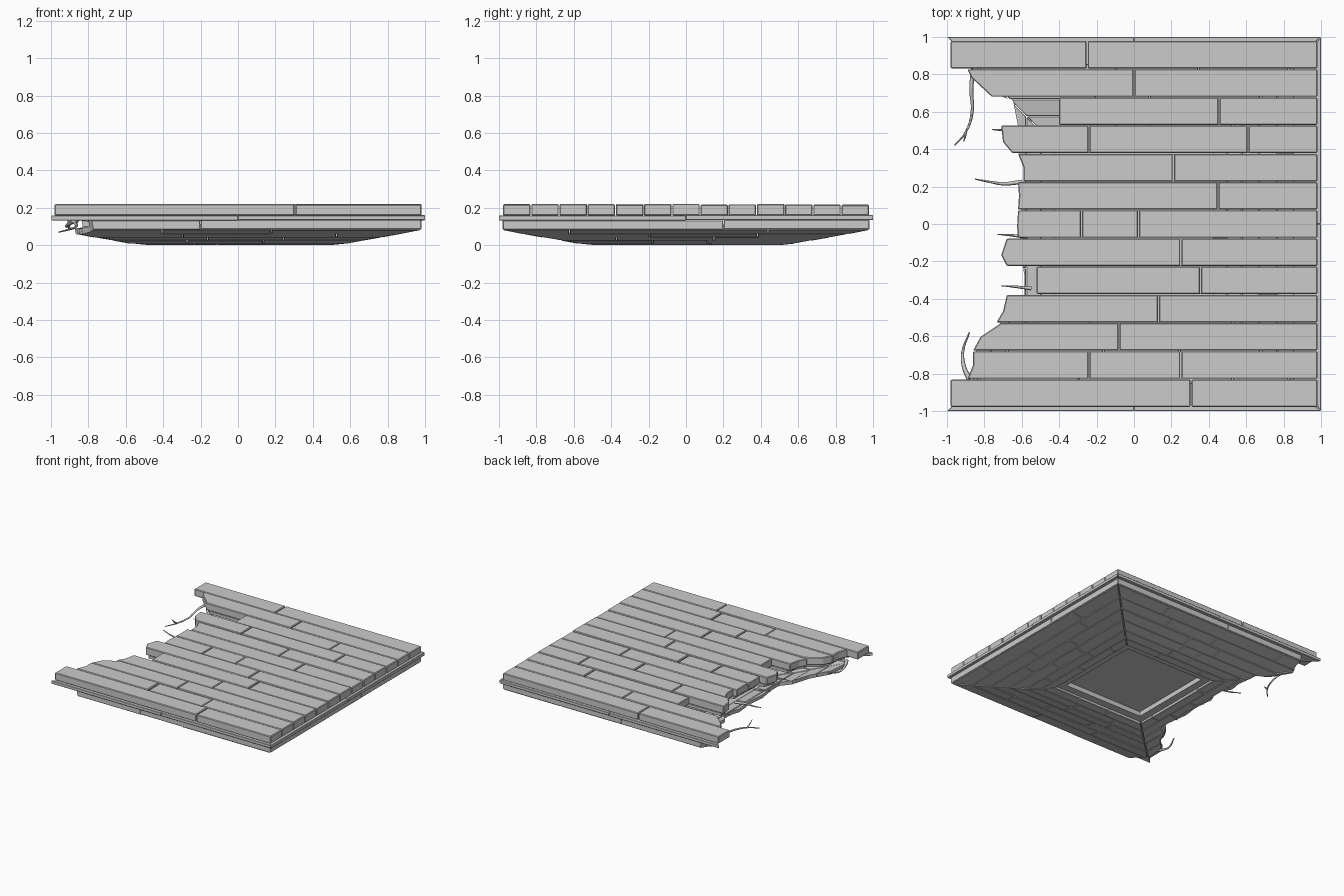
import bpy, bmesh, random
from mathutils import Vector, Matrix

if "Cube" in bpy.data.objects:
    bpy.data.objects.remove(bpy.data.objects["Cube"])

random.seed(4)


def finish(name, bm, bevel=0.0):
    bmesh.ops.recalc_face_normals(bm, faces=bm.faces)
    if bevel:
        bmesh.ops.bevel(bm, geom=bm.edges[:], offset=bevel, segments=1, affect='EDGES')
    me = bpy.data.meshes.new(name)
    bm.to_mesh(me)
    bm.free()
    ob = bpy.data.objects.new(name, me)
    bpy.context.collection.objects.link(ob)
    return ob


def loft(bm, low, high):
    """Closed solid between two matching outlines."""
    a = [bm.verts.new(p) for p in low]
    b = [bm.verts.new(p) for p in high]
    n = len(a)
    bm.faces.new(a[::-1])
    bm.faces.new(b)
    for i in range(n):
        j = (i + 1) % n
        bm.faces.new((a[i], a[j], b[j], b[i]))


def prism(bm, pts, z0, z1):
    loft(bm, [(x, y, z0) for x, y in pts], [(x, y, z1) for x, y in pts])


def side_board(bm, side, r0, z0, r1, z1, thick, joints=(), gap=0.003):
    """Mitred board run along one side (0 front, 1 right, 2 back, 3 left), split at joints."""
    rot = Matrix.Rotation(side * 1.5707963, 3, 'Z')
    stops = [None, *sorted(joints), None]
    for i in range(len(stops) - 1):
        lo, hi = stops[i], stops[i + 1]
        lo0, lo1 = (-r0 + gap, -r1 + gap) if lo is None else (lo + gap, lo + gap)
        hi0, hi1 = (r0 - gap, r1 - gap) if hi is None else (hi - gap, hi - gap)
        dz = random.uniform(0, 0.004) if joints else 0
        q = [(lo0, -r0, z0 + dz), (hi0, -r0, z0 + dz), (hi1, -r1 - gap, z1 + dz), (lo1, -r1 - gap, z1 + dz)]
        q = [rot @ Vector(p) for p in q]
        loft(bm, q, [p + Vector((0, 0, thick)) for p in q])


def cut(ob, cutter):
    m = ob.modifiers.new("damage", 'BOOLEAN')
    m.operation, m.solver, m.object = 'DIFFERENCE', 'EXACT', cutter
    bpy.context.view_layer.objects.active = ob
    bpy.ops.object.modifier_apply(modifier=m.name)


# Deck rows, back to front: broken left edge as (x, position across the row), joints
rows = [
    ([(-.98, 0), (-.98, 1)], [-.25]),
    ([(-.89, 0), (-.87, .3), (-.76, 1)], [0]),
    ([(-.40, 0), (-.40, 1)], [.455]),
    ([(-.71, 0), (-.70, .6), (-.65, 1)], [-.24, .61]),
    ([(-.62, 0), (-.59, .5), (-.59, 1)], [.21]),
    ([(-.62, 0), (-.615, .5), (-.62, 1)], [.45]),
    ([(-.62, 0), (-.625, .6), (-.62, 1)], [-.28, .025]),
    ([(-.68, 0), (-.71, .6), (-.68, 1)], [.25]),
    ([(-.52, 0), (-.52, 1)], [.355]),
    ([(-.68, 0), (-.70, .6), (-.735, 1)], [.13]),
    ([(-.71, 0), (-.82, .5), (-.86, 1)], [-.08]),
    ([(-.86, 0), (-.86, .5), (-.89, 1)], [-.24, .25]),
    ([(-.98, 0), (-.98, 1)], [.305]),
]
w = 1.96 / 13
planks, under = bmesh.new(), bmesh.new()
for r, (left, joints) in enumerate(rows):
    ya, yb = .98 - r * w - .002, .98 - (r + 1) * w + .002
    edge = [(x, ya + (yb - ya) * t) for x, t in left]
    stops = joints + [.983]
    for i, end in enumerate(stops):
        start = edge if i == 0 else [(stops[i - 1] + .003, ya), (stops[i - 1] + .003, yb)]
        pts = start + [(end - .003, yb), (end - .003, ya)]
        prism(planks, pts, .158, random.uniform(.215, .222))
    # Support board beneath the row
    if 0 < r < 12:
        prism(under, [(x + .025, y) for x, y in edge] + [(.86, yb), (.86, ya)], .135, .157)
finish("deck_planks", planks, .005)
finish("deck_supports", under)

# Thin projecting trim on the three unbroken sides
bm = bmesh.new()
for s in range(3):
    side_board(bm, s, 1, .132, .85, .132, .026, [0], .001)
finish("edge_trim", bm, .003)

# Ragged cutter for the lower shell
outline = [(-1.3, 1.1), (-.80, 1.1), (-.84, .90), (-.88, .83), (-.77, .70), (-.66, .66), (-.63, .50),
           (-.65, .40), (-.60, .34), (-.60, .25), (-.63, .18), (-.61, .02), (-.63, -.12), (-.60, -.28),
           (-.60, -.38), (-.69, -.44), (-.74, -.56), (-.85, -.68), (-.87, -.83), (-.80, -.92),
           (-.74, -1.1), (-1.3, -1.1)]
bm = bmesh.new()
loft(bm, [(x + .04, y, -.1) for x, y in outline], [(x - .03, y, .3) for x, y in outline])
cutter = finish("damage_cutter", bm)
cutter.hide_render = True

# Upright band under the trim
bm = bmesh.new()
for s in range(4):
    side_board(bm, s, .98, .082, .92, .082, .049, [(-.2, .2, .1, 0)[s]], .002)
band = finish("lower_band", bm, .003)

# Sloping board rings and the flat frame of the underside
rings = [(.975, .08), (.865, .059), (.765, .041), (.665, .024), (.575, .008), (.495, 0), (.42, 0)]
bm = bmesh.new()
for (r0, z0), (r1, z1) in zip(rings, rings[1:]):
    for s in range(4):
        joints = [random.uniform(-.75, -.1) * r1, random.uniform(.1, .75) * r1]
        side_board(bm, s, r0, z0, r1, z1, .03, joints, .002)
shell = finish("underside_boards", bm, .003)
for ob in (band, shell):
    cut(ob, cutter)
bpy.data.objects.remove(cutter)

# Stepped recess and centre panel
bm = bmesh.new()
for s in range(4):
    side_board(bm, s, .425, .022, .36, .022, .05, (), 0)
finish("recess_step", bm)
bm = bmesh.new()
prism(bm, [(-.38, -.38), (.38, -.38), (.38, .38), (-.38, .38)], .06, .08)
finish("recess_panel", bm)


# Torn splinters along the broken side
def splinter(name, pts, radius):
    cu = bpy.data.curves.new(name, 'CURVE')
    cu.dimensions = '3D'
    cu.bevel_depth, cu.bevel_resolution, cu.resolution_u = radius, 0, 4
    sp = cu.splines.new('BEZIER')
    sp.bezier_points.add(len(pts) - 1)
    for i, p in enumerate(pts):
        b = sp.bezier_points[i]
        b.co = p
        b.radius = 1 - .75 * i / (len(pts) - 1)
        b.handle_left_type = b.handle_right_type = 'AUTO'
    cu.use_fill_caps = True
    ob = bpy.data.objects.new(name, cu)
    bpy.context.collection.objects.link(ob)
    bpy.ops.object.select_all(action='DESELECT')
    ob.select_set(True)
    bpy.context.view_layer.objects.active = ob
    bpy.ops.object.convert(target='MESH')


splinter("long_splinter_back", [(-.86, .82, .13), (-.87, .72, .12), (-.865, .60, .10), (-.90, .49, .085), (-.96, .42, .07)], .013)
splinter("splinter_fork", [(-.90, .49, .085), (-.905, .46, .11), (-.91, .44, .135)], .008)
splinter("long_splinter_front", [(-.88, -.83, .13), (-.91, -.76, .11), (-.915, -.68, .10), (-.88, -.58, .12)], .015)
splinter("middle_splinter", [(-.60, .225, .11), (-.70, .215, .12), (-.77, .225, .125), (-.85, .24, .14)], .012)
for i, (x, y, z) in enumerate([(-.76, .50, .15), (-.73, -.06, .12), (-.71, -.335, .10)]):
    splinter(f"short_splinter_{i + 1}", [(x + .16, y - .01, z - .02), (x + .07, y, z), (x, y + .005, z + .005)], .01)
